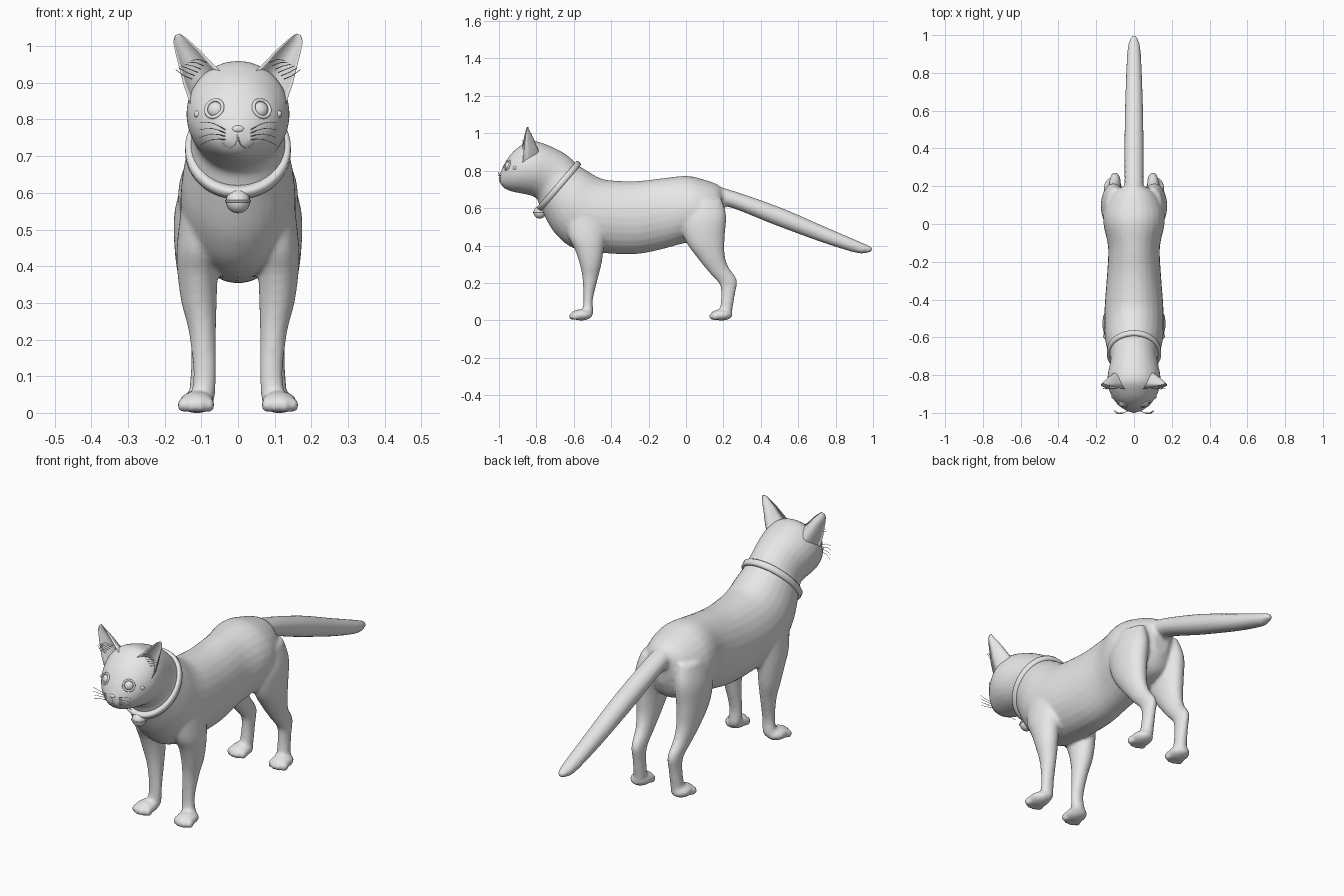
import bpy, bmesh, math
from mathutils import Vector, Matrix

cube = bpy.data.objects.get("Cube")
if cube:
    bpy.data.objects.remove(cube, do_unlink=True)

grey = bpy.data.materials.new("plain grey")
grey.use_nodes = True
grey.diffuse_color = (0.8, 0.8, 0.8, 1)
grey.node_tree.nodes["Principled BSDF"].inputs["Base Color"].default_value = (0.8, 0.8, 0.8, 1)


def finish(bm, name):
    bmesh.ops.recalc_face_normals(bm, faces=bm.faces[:])
    for f in bm.faces:
        f.smooth = True
    me = bpy.data.meshes.new(name)
    bm.to_mesh(me)
    bm.free()
    me.materials.append(grey)
    ob = bpy.data.objects.new(name, me)
    bpy.context.collection.objects.link(ob)
    return ob


def skin(bm, rings, closed=False):
    """Bridge rings of points into a surface, capped unless closed."""
    vs = [[bm.verts.new(p) for p in r] for r in rings]
    n = len(vs[0])
    pairs = list(zip(vs, vs[1:])) + ([(vs[-1], vs[0])] if closed else [])
    for a, b in pairs:
        for i in range(n):
            j = (i + 1) % n
            bm.faces.new((a[i], a[j], b[j], b[i]))
    if not closed:
        bm.faces.new(vs[0])
        bm.faces.new(vs[-1])


def smooth_path(keys, steps=5):
    """Catmull-Rom interpolation of ring settings."""
    out = []
    for i in range(len(keys) - 1):
        p = [keys[max(0, min(len(keys) - 1, i + k))] for k in (-1, 0, 1, 2)]
        for s in range(steps):
            t = s / steps
            out.append([b + 0.5 * t * (c - a + t * (2 * a - 5 * b + 4 * c - d + t * (3 * (b - c) + d - a)))
                        for a, b, c, d in zip(*p)])
    return out + [list(keys[-1])]


def loft(bm, keys, side=1, sides=28):
    """Key: one edge (y, z), opposite edge (y, z), half width, x centre."""
    rings = []
    for y1, z1, y2, z2, w, x in smooth_path(keys):
        rings.append([(side * x + w * math.sin(a), (y1 + y2) / 2 + (y1 - y2) / 2 * math.cos(a),
                       (z1 + z2) / 2 + (z1 - z2) / 2 * math.cos(a))
                      for a in (math.tau * i / sides for i in range(sides))])
    skin(bm, rings)


def ball(bm, centre, radii, turn=Matrix()):
    m = Matrix.Translation(centre) @ turn @ Matrix.Diagonal((*radii, 1))
    bmesh.ops.create_uvsphere(bm, u_segments=20, v_segments=12, radius=1, matrix=m)


def ring(bm, centre, turn, radius, tube, n=28):
    m = Matrix.Translation(centre) @ turn
    rows = []
    for i in range(n):
        a = math.tau * i / n
        rows.append([m @ Vector(((radius + tube * math.cos(b)) * math.cos(a),
                                 (radius + tube * math.cos(b)) * math.sin(a), tube * math.sin(b)))
                     for b in (math.tau * j / 8 for j in range(8))])
    skin(bm, rows, closed=True)


def strand(bm, points, thick):
    """Thin tapering hair or crease through the points."""
    rows = []
    for i, p in enumerate(points):
        d = (points[min(i + 1, len(points) - 1)] - points[max(i - 1, 0)]).normalized()
        turn = d.to_track_quat('Z', 'Y').to_matrix()
        r = thick * (1 - 0.6 * i / len(points))
        rows.append([p + turn @ Vector((r * math.cos(a), r * math.sin(a), 0))
                     for a in (math.tau * k / 5 for k in range(5))])
    skin(bm, rows)


# Body: trunk, neck and head in one loft, with tail, legs and paws fused on
bm = bmesh.new()
trunk = [(.215, .68, .195, .53, .04), (.17, .725, .15, .45, .12), (.08, .757, .05, .42, .16),
         (0, .772, -.02, .41, .16), (-.12, .76, -.13, .38, .137), (-.27, .744, -.27, .354, .143),
         (-.42, .75, -.44, .36, .155), (-.48, .77, -.60, .385, .157), (-.53, .80, -.70, .465, .152),
         (-.58, .832, -.768, .58, .135), (-.625, .875, -.795, .645, .124), (-.69, .915, -.815, .662, .13),
         (-.76, .945, -.85, .672, .14), (-.83, .96, -.89, .68, .138), (-.89, .93, -.935, .69, .117),
         (-.935, .89, -.965, .702, .09), (-.972, .835, -.983, .717, .058), (-.99, .795, -.992, .732, .034),
         (-.998, .778, -.997, .75, .014)]
loft(bm, [(*k, 0) for k in trunk])
tail = [(.08, .73, .10, .58, .05), (.22, .702, .205, .612, .05), (.5, .605, .475, .51, .05),
        (.75, .497, .725, .418, .044), (.93, .42, .905, .362, .035), (.985, .395, .965, .36, .022),
        (1.0, .385, .99, .366, .01)]
loft(bm, [(*k, 0) for k in tail])
foreleg = [(-.65, .56, -.42, .57, .055, .10), (-.63, .45, -.43, .45, .06, .107), (-.595, .38, -.44, .38, .055, .11),
           (-.568, .30, -.452, .30, .048, .106), (-.553, .22, -.472, .22, .037, .097),
           (-.548, .11, -.498, .11, .031, .091), (-.555, .05, -.495, .04, .033, .096), (-.57, .02, -.51, .02, .03, .10)]
hindleg = [(-.04, .63, .19, .65, .05, .10), (-.03, .52, .215, .56, .066, .108), (0, .42, .207, .45, .06, .112),
           (.06, .335, .207, .35, .048, .11), (.125, .255, .227, .285, .036, .105), (.178, .195, .272, .215, .029, .10),
           (.188, .14, .262, .14, .027, .10), (.183, .07, .25, .07, .03, .102), (.17, .025, .245, .025, .03, .105)]
for side in (1, -1):
    loft(bm, foreleg, side)
    loft(bm, hindleg, side)
    for y in (-.56, .19):
        ball(bm, (side * .112, y, .029), (.049, .06, .03))
        for k in range(4):
            u = k - 1.5
            ball(bm, (side * (.114 + u * .024), y - .047 + .006 * u * u, .021), (.015, .021, .021))
    # Muzzle pads
    ball(bm, (side * .023, -.966, .748), (.028, .03, .024))
body = finish(bm, "body")
mod = body.modifiers.new("fuse", 'REMESH')
mod.mode = 'VOXEL'
mod.voxel_size = .009
mod.use_smooth_shade = True
mod = body.modifiers.new("soften", 'SMOOTH')
mod.factor = .5
mod.iterations = 4
bpy.context.view_layer.update()
deps = bpy.context.evaluated_depsgraph_get()
surface = body.evaluated_get(deps)


def face_point(x, z):
    """Point and normal on the face, looking from the front."""
    hit, p, n, _ = surface.ray_cast(Vector((x, -2, z)), Vector((0, 1, 0)))
    return (p, n) if hit else (Vector((x, -.93, z)), Vector((0, -1, 0)))


# Ears: cupped shells with a thin rim
ear_keys = [(.125, .83, .04, .925, .10), (.147, .89, .074, .957, .075), (.16, .94, .10, .985, .053),
            (.17, .98, .125, 1.008, .033), (.176, 1.012, .146, 1.026, .014), (.171, 1.03, .16, 1.034, .005)]
for side, label in ((1, "left"), (-1, "right")):
    bm = bmesh.new()
    rows = []
    for i, (xo, zo, xi, zi, d) in enumerate(smooth_path(ear_keys, 3)):
        def arc(depth, s):
            return (side * (xo + (xi - xo) * s), -.875 + .0018 * i + depth * math.sin(math.pi * s) ** .7,
                    zo + (zi - zo) * s)
        rows.append([arc(d, k / 10) for k in range(11)] + [arc(d * .6, 1 - k / 10) for k in range(1, 10)])
    skin(bm, rows)
    finish(bm, label + "_ear")

    # Ear tufts
    bm = bmesh.new()
    for k in range(6):
        a = Vector((side * (.085 + .008 * k), -.868, .955 - .009 * k))
        strand(bm, [a, a + Vector((side * .022, -.006, .009)), a + Vector((side * .045, -.002, .006 + .004 * k))], .0015)
    finish(bm, label + "_ear_tuft")

    # Eye with lid rim, and cheek bump
    p, n = face_point(side * .065, .83)
    turn = n.to_track_quat('Z', 'Y').to_matrix().to_4x4()
    bm = bmesh.new()
    ball(bm, p - n * .01, (.023, .023, .019), turn)
    ring(bm, p - n * .001, turn, .025, .005)
    finish(bm, label + "_eye")
    p, n = face_point(side * .113, .815)
    bm = bmesh.new()
    ball(bm, p - n * .004, (.01, .01, .01))
    finish(bm, label + "_cheek_bump")

    # Whiskers
    bm = bmesh.new()
    for k in range(4):
        p, n = face_point(side * .035, .745 + .009 * k)
        spread = Vector((side * .07, .004 - .004 * k, (k - 1.3) * .012))
        strand(bm, [p + spread * t + Vector((0, -.012 * math.sin(math.pi * t), .008 * math.sin(math.pi * t)))
                    for t in (0, .25, .5, .75, 1)], .0014)
    finish(bm, label + "_whiskers")

# Nose and mouth crease
bm = bmesh.new()
p, n = face_point(0, .772)
ball(bm, (0, max(p.y, -.992), .774), (.017, .008, .01))
finish(bm, "nose")
bm = bmesh.new()
for side in (1, -1):
    strand(bm, [face_point(side * x, z)[0] for x, z in
                ((0, .765), (.001, .745), (.008, .73), (.02, .722), (.034, .727), (.042, .735))], .002)
finish(bm, "mouth")

# Collar: tilted oval band
top, low = Vector((0, -.575, .84)), Vector((0, -.785, .595))
up, mid = (top - low) / 2, (top + low) / 2
axis = Vector((0, -up.z, up.y)).normalized()
profile = [(-.016, -.02), (-.016, 0), (-.011, .007), (.011, .007), (.016, 0), (.016, -.02)]
rows = []
for i in range(48):
    a = math.tau * i / 48
    rows.append([mid + up.normalized() * (up.length + r) * math.cos(a)
                 + Vector((.137 + r, 0, 0)) * math.sin(a) + axis * h for h, r in profile])
bm = bmesh.new()
skin(bm, rows, closed=True)
finish(bm, "collar")

# Bell with a seam and a hanging loop
bm = bmesh.new()
centre = Vector((0, -.782, .577))
ball(bm, centre, (.033, .033, .033))
ring(bm, centre, Matrix(), .033, .003)
ring(bm, centre + Vector((0, 0, .035)), Matrix.Rotation(math.pi / 2, 4, 'X'), .01, .003, 16)
finish(bm, "bell")
